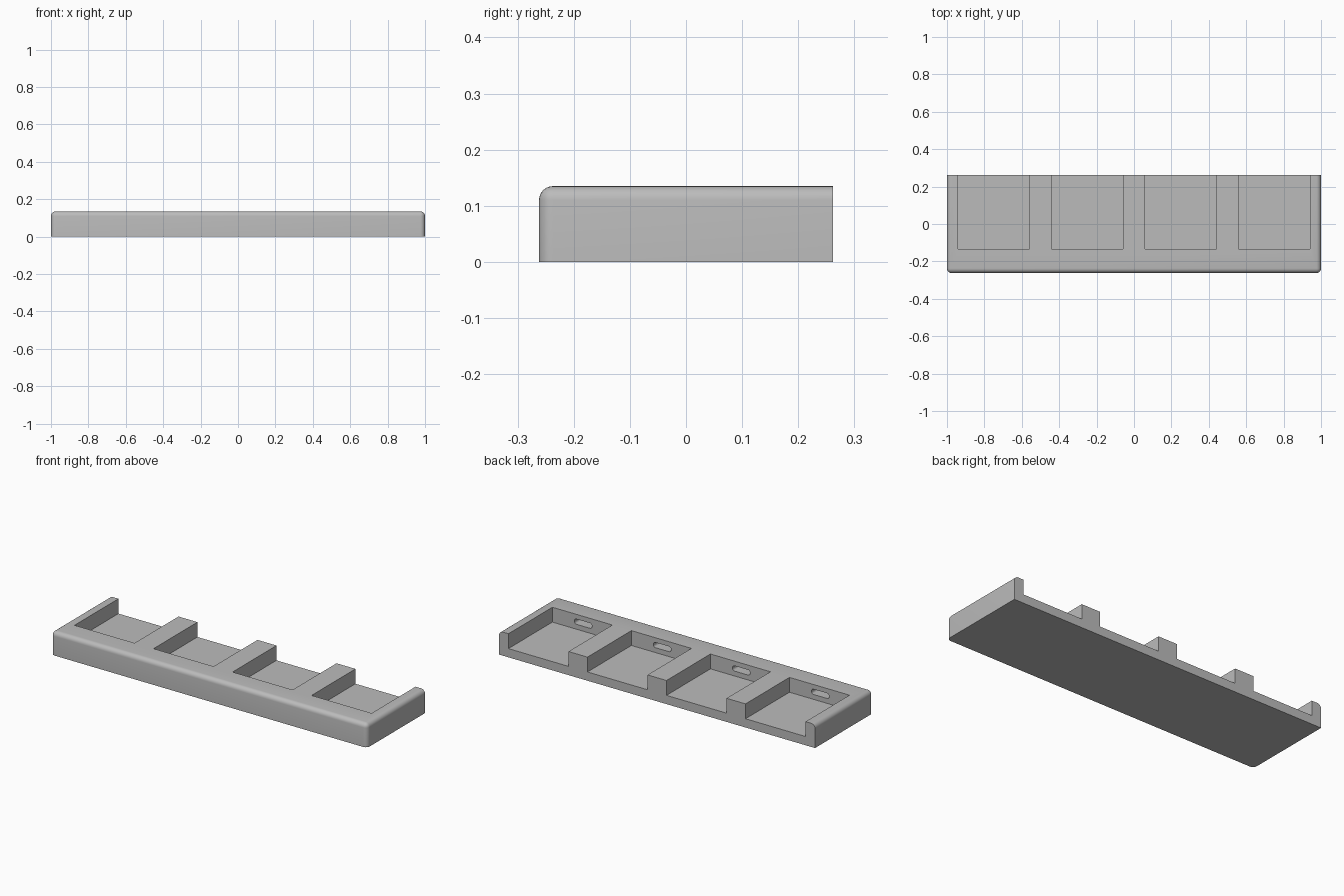
import bpy
import bmesh
import math
from mathutils import Matrix, Vector

if "Cube" in bpy.data.objects:
    bpy.data.objects.remove(bpy.data.objects["Cube"], do_unlink=True)

HALF_DEPTH, HEIGHT, FILLET = 0.262, 0.135, 0.025
FLOOR, POCKET_FRONT, POCKET_WIDTH = 0.05, -0.135, 0.38
BAY_CENTRES = [-0.75, -0.25, 0.25, 0.75]

grey = bpy.data.materials.new("light grey plastic")
grey.use_nodes = True
colour = (0.5, 0.5, 0.5, 1)
grey.diffuse_color = colour
grey.node_tree.nodes["Principled BSDF"].inputs["Base Color"].default_value = colour


def add_box(bm, low, high):
    """Add a box between two corners and return its edges."""
    low, high = Vector(low), Vector(high)
    size = Matrix.Diagonal((*(high - low), 1))
    made = bmesh.ops.create_cube(bm, size=1, matrix=Matrix.Translation((low + high) / 2) @ size)
    return list({e for v in made["verts"] for e in v.link_edges})


def make_object(name, bm):
    mesh = bpy.data.meshes.new(name)
    bm.to_mesh(mesh)
    bm.free()
    mesh.materials.append(grey)
    obj = bpy.data.objects.new(name, mesh)
    bpy.context.collection.objects.link(obj)
    return obj


def cut(target, cutter):
    """Subtract the cutter from the target, then delete the cutter."""
    cutter.hide_render = True
    mod = target.modifiers.new("cut", 'BOOLEAN')
    mod.operation, mod.solver, mod.object = 'DIFFERENCE', 'EXACT', cutter
    bpy.context.view_layer.objects.active = target
    bpy.ops.object.modifier_apply(modifier=mod.name)
    bpy.data.objects.remove(cutter, do_unlink=True)


# Solid tray, rounded on the front corners and on the front and side top edges
bm = bmesh.new()
edges = add_box(bm, (-1, -HALF_DEPTH, 0), (1, HALF_DEPTH, HEIGHT))
rounded = []
for edge in edges:
    mid = (edge.verts[0].co + edge.verts[1].co) / 2
    at_front = mid.y < -HALF_DEPTH + 0.01
    at_top = mid.z > HEIGHT - 0.01
    at_side = abs(mid.x) > 0.99
    if (at_front and (at_top or at_side) and mid.z > 0.01) or (at_top and at_side):
        rounded.append(edge)
bmesh.ops.bevel(bm, geom=rounded, offset=FILLET, segments=6, profile=0.5, affect='EDGES')
tray = make_object("tray", bm)

# Four bays, open at the top and back
bm = bmesh.new()
for x in BAY_CENTRES:
    add_box(bm, (x - POCKET_WIDTH / 2, POCKET_FRONT, FLOOR),
            (x + POCKET_WIDTH / 2, HALF_DEPTH + 0.1, HEIGHT + 0.1))
cut(tray, make_object("bay_cutter", bm))

# Blind connector slot with rounded ends in the inner wall of each bay
bm = bmesh.new()
for x in BAY_CENTRES:
    edges = add_box(bm, (x - 0.06, POCKET_FRONT - 0.08, 0.078),
                    (x + 0.05, POCKET_FRONT + 0.02, 0.108))
    along_y = [e for e in edges if abs(e.verts[0].co.y - e.verts[1].co.y) > 0.05]
    bmesh.ops.bevel(bm, geom=along_y, offset=0.012, segments=4, profile=0.5, affect='EDGES')
cut(tray, make_object("slot_cutter", bm))

# Smooth fillets, crisp edges elsewhere
bpy.ops.object.select_all(action='DESELECT')
tray.select_set(True)
bpy.context.view_layer.objects.active = tray
bpy.ops.object.shade_smooth_by_angle(angle=math.radians(30))
